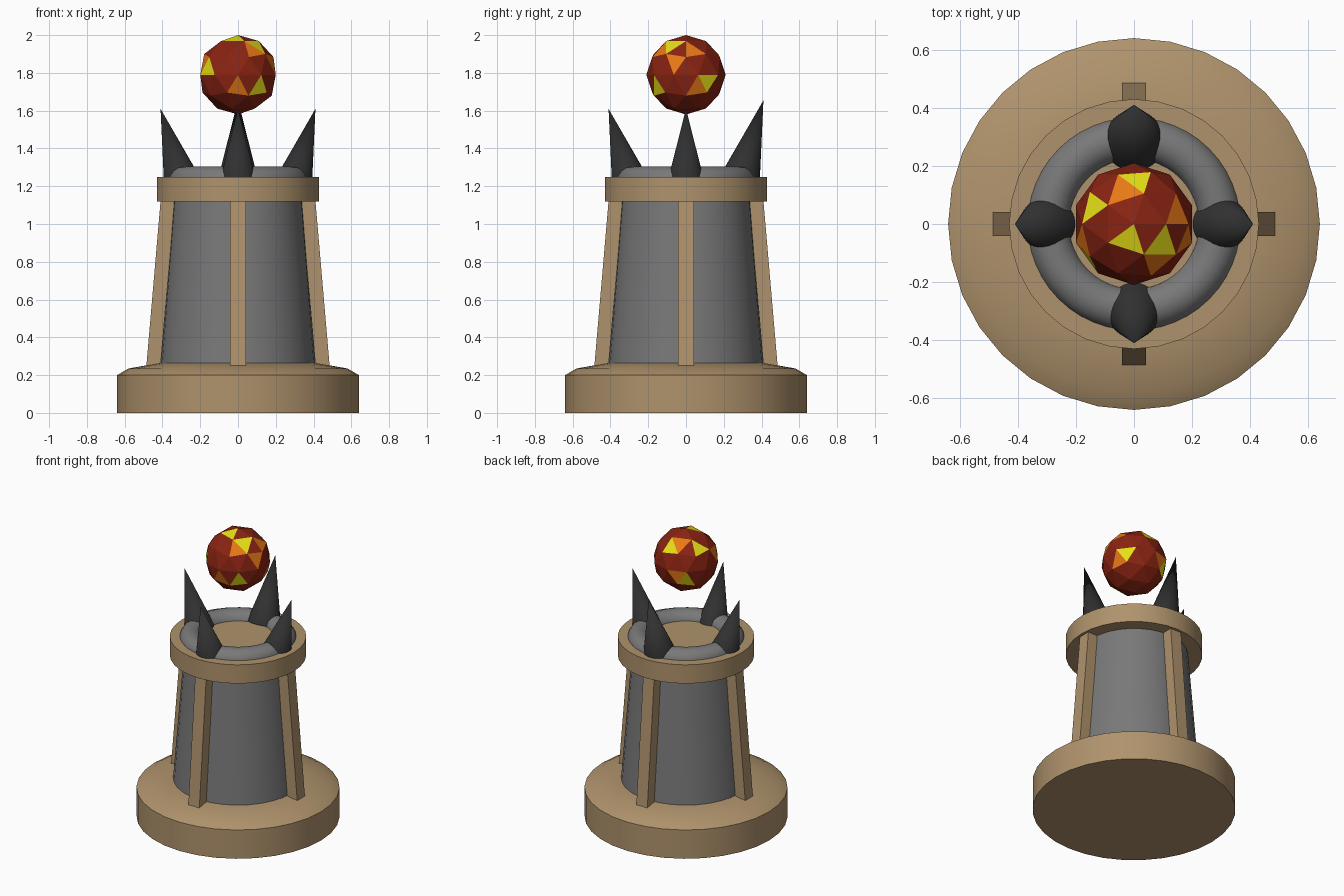
import bpy
import bmesh
from math import cos, sin, radians, pi
from mathutils import Matrix, Vector

cube = bpy.data.objects.get("Cube")
if cube:
    bpy.data.objects.remove(cube, do_unlink=True)


def material(name, rgb):
    mat = bpy.data.materials.new(name)
    mat.use_nodes = True
    mat.diffuse_color = (*rgb, 1)
    mat.node_tree.nodes["Principled BSDF"].inputs["Base Color"].default_value = (*rgb, 1)
    return mat


tan = material("tan_stone", (0.43, 0.29, 0.15))
grey = material("grey_stone", (0.19, 0.19, 0.19))
black = material("black_horn", (0.03, 0.03, 0.03))
red = material("dark_red", (0.25, 0.017, 0.006))
orange = material("orange_glow", (0.8, 0.19, 0.008))
yellow = material("yellow_glow", (0.8, 0.75, 0.008))


def finish(name, bm, mats, smooth=True):
    bmesh.ops.recalc_face_normals(bm, faces=bm.faces)
    mesh = bpy.data.meshes.new(name)
    bm.to_mesh(mesh)
    bm.free()
    for mat in mats:
        mesh.materials.append(mat)
    if smooth:
        mesh.shade_smooth()
        mesh.set_sharp_from_angle(angle=radians(30))
    obj = bpy.data.objects.new(name, mesh)
    bpy.context.collection.objects.link(obj)
    return obj


def lathe(name, profile, mat, steps=32, closed=False):
    """Spin a (radius, height) profile around the z axis."""
    bm = bmesh.new()
    verts = [bm.verts.new((r, 0, z)) for r, z in profile]
    pairs = list(zip(verts, verts[1:]))
    if closed:
        pairs.append((verts[-1], verts[0]))
    edges = [bm.edges.new(p) for p in pairs]
    bmesh.ops.spin(bm, geom=verts + edges, cent=(0, 0, 0), axis=(0, 0, 1),
                   angle=2 * pi, steps=steps)
    bmesh.ops.remove_doubles(bm, verts=bm.verts, dist=1e-4)
    return finish(name, bm, [mat])


# Stepped base, tapered tower and the collar on top
lathe("base", [(0, 0), (0.64, 0), (0.64, 0.2), (0.58, 0.235), (0.41, 0.265), (0, 0.265)], tan)
lathe("tower", [(0, 0.25), (0.41, 0.25), (0.34, 1.14), (0, 1.14)], grey)
lathe("collar", [(0, 1.12), (0.43, 1.12), (0.43, 1.25), (0, 1.25)], tan)

# Rounded ring lying on the collar
circle = [2 * pi * i / 16 for i in range(16)]
lathe("top_ring", [(0.295 + 0.075 * cos(a), 1.23 + 0.075 * sin(a)) for a in circle],
      grey, steps=48, closed=True)


# Leaning struts and outward-tilted spikes, one of each per side
def strut(name, turn):
    bm = bmesh.new()
    bmesh.ops.create_cube(bm, size=1)
    for v in bm.verts:
        z = 0.68 + v.co.z * 0.92
        outer = 0.485 - 0.086 * (z - 0.25)
        v.co = (outer - (0.075 if v.co.x < 0 else 0), v.co.y * 0.084, z)
    bm.transform(turn)
    finish(name, bm, [tan], smooth=False)


def spike(name, turn, tip_z, length=0.44):
    tilt = radians(16.3)
    axis = Vector((sin(tilt), 0, cos(tilt)))
    middle = Vector((0.41, 0, tip_z)) - axis * length / 2
    bm = bmesh.new()
    bmesh.ops.create_cone(bm, cap_ends=True, segments=32, radius1=0.107, radius2=0,
                          depth=length)
    bm.transform(turn @ Matrix.Translation(middle) @ Matrix.Rotation(tilt, 4, "Y"))
    finish(name, bm, [black])


for i, side in enumerate(("left", "back", "right", "front")):
    turn = Matrix.Rotation(i * pi / 2, 4, "Z")
    strut(side + "_strut", turn)
    spike(side + "_spike", turn, 1.655 if side == "back" else 1.61)

# Floating faceted orb; glowing facets are picked by (azimuth, elevation)
yellow_facets = [(85, 40), (157, 40), (-144, 9), (-108, 72),
                 (-36, 53), (36, -9), (-54, -20), (126, -20)]
orange_facets = [(108, 53), (-162, 20), (-59, 40), (-18, 20),
                 (13, 40), (18, -20), (-90, -20), (108, -9)]
bm = bmesh.new()
bmesh.ops.create_icosphere(bm, subdivisions=2, radius=0.21)
for index, facets in ((1, orange_facets), (2, yellow_facets)):
    for azimuth, elevation in facets:
        a, e = radians(azimuth), radians(elevation)
        aim = Vector((cos(a) * cos(e), sin(a) * cos(e), sin(e)))
        facet = max(bm.faces, key=lambda f: f.calc_center_median().normalized().dot(aim))
        facet.material_index = index
bm.transform(Matrix.Translation((0, 0, 1.79)))
finish("orb", bm, [red, orange, yellow], smooth=False)
